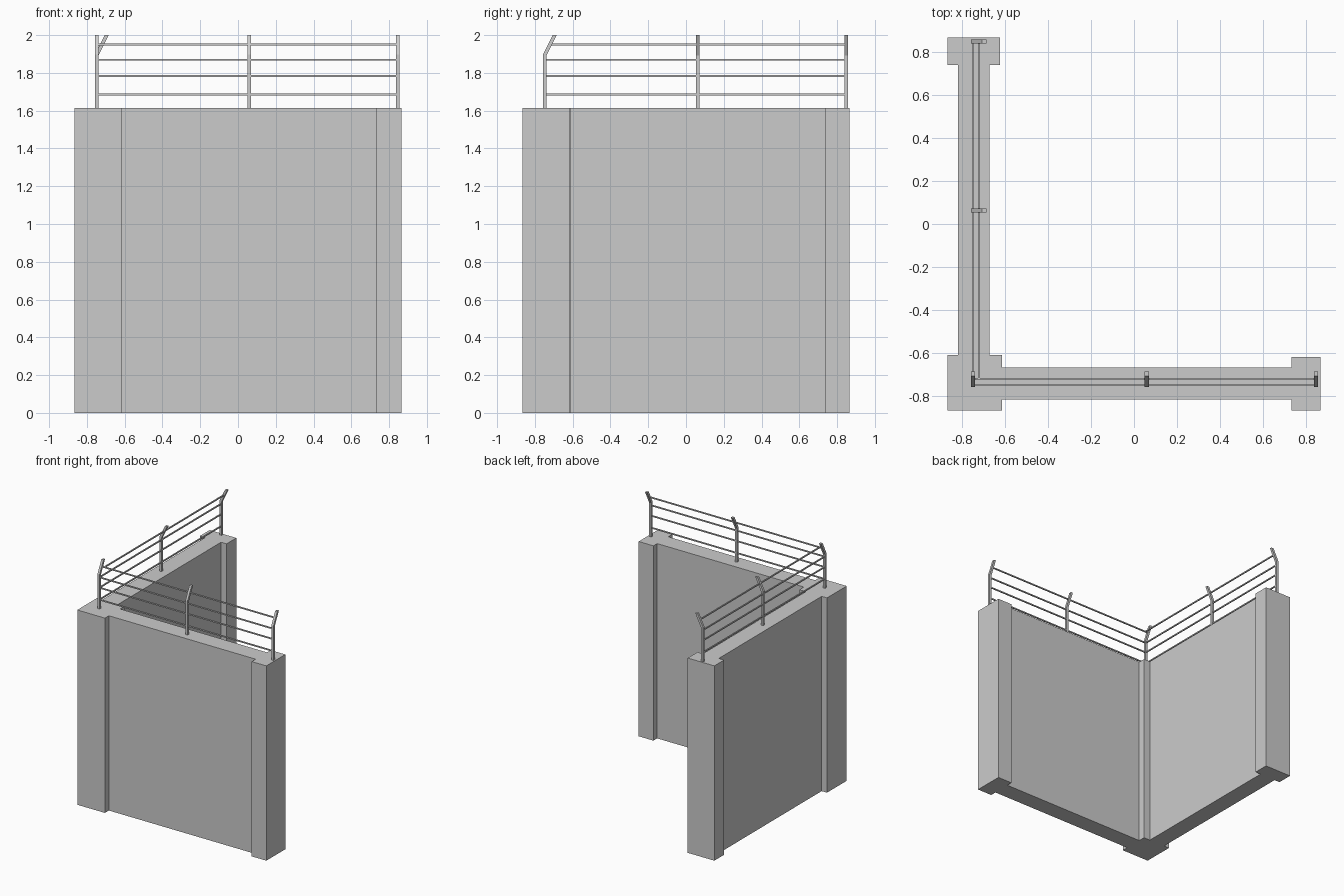
import bpy, bmesh
from mathutils import Vector

if "Cube" in bpy.data.objects:
    bpy.data.objects.remove(bpy.data.objects["Cube"])

WALL_TOP = 1.613


def prism(name, profile, offset):
    """Extrude a closed 3D profile along an offset vector."""
    bm = bmesh.new()
    face = bm.faces.new([bm.verts.new(p) for p in profile])
    res = bmesh.ops.extrude_face_region(bm, geom=[face])
    verts = [g for g in res["geom"] if isinstance(g, bmesh.types.BMVert)]
    bmesh.ops.translate(bm, verts=verts, vec=Vector(offset))
    bmesh.ops.recalc_face_normals(bm, faces=bm.faces)
    mesh = bpy.data.meshes.new(name)
    bm.to_mesh(mesh)
    bm.free()
    obj = bpy.data.objects.new(name, mesh)
    bpy.context.collection.objects.link(obj)
    return obj


def orient(p, swap):
    """Front arm runs along x; the side arm is the same with x and y swapped."""
    return (p[1], p[0], p[2]) if swap else tuple(p)


# L-shaped wall with a corner pillar and two end pillars
plan = [(-.866, -.866), (-.613, -.866), (-.613, -.814), (.732, -.814),
        (.732, -.866), (.866, -.866), (.866, -.618), (.732, -.618),
        (.732, -.667), (-.613, -.667), (-.613, -.608), (-.672, -.608),
        (-.672, .738), (-.622, .738), (-.622, .866), (-.866, .866),
        (-.866, .738), (-.817, .738), (-.817, -.608), (-.866, -.608)]
prism("corner_wall", [(x, y, 0) for x, y in plan], (0, 0, WALL_TOP))


# Fence posts with inward-leaning tips
def post(name, along, swap):
    w = .019
    side = [(-.757, WALL_TOP - .005), (-.738, WALL_TOP - .005), (-.738, 1.892),
            (-.685, 2.0), (-.706, 2.0), (-.757, 1.898)]
    pts = [orient((along - w / 2, y, z), swap) for y, z in side]
    prism(name, pts, orient((w, 0, 0), swap))


# Horizontal rails, the top one carried by the leaning tips
def rail(name, start, end, across, z, swap):
    r = .0048
    sect = [(-r, -r), (r, -r), (r, r), (-r, r)]
    pts = [orient((start, across + a, z + b), swap) for a, b in sect]
    prism(name, pts, orient((end - start, 0, 0), swap))


for arm, swap, spots in (("front", False, (-.748, .059, .845)),
                         ("side", True, (.063, .848))):
    for i, along in enumerate(spots):
        post(f"{arm}_post_{i + 1}", along, swap)
    for i, z in enumerate((1.685, 1.784, 1.87, 1.95)):
        across = -.72 if i == 3 else -.747
        start = across if swap else -.748
        rail(f"{arm}_rail_{i + 1}", start, spots[-1], across, z, swap)
